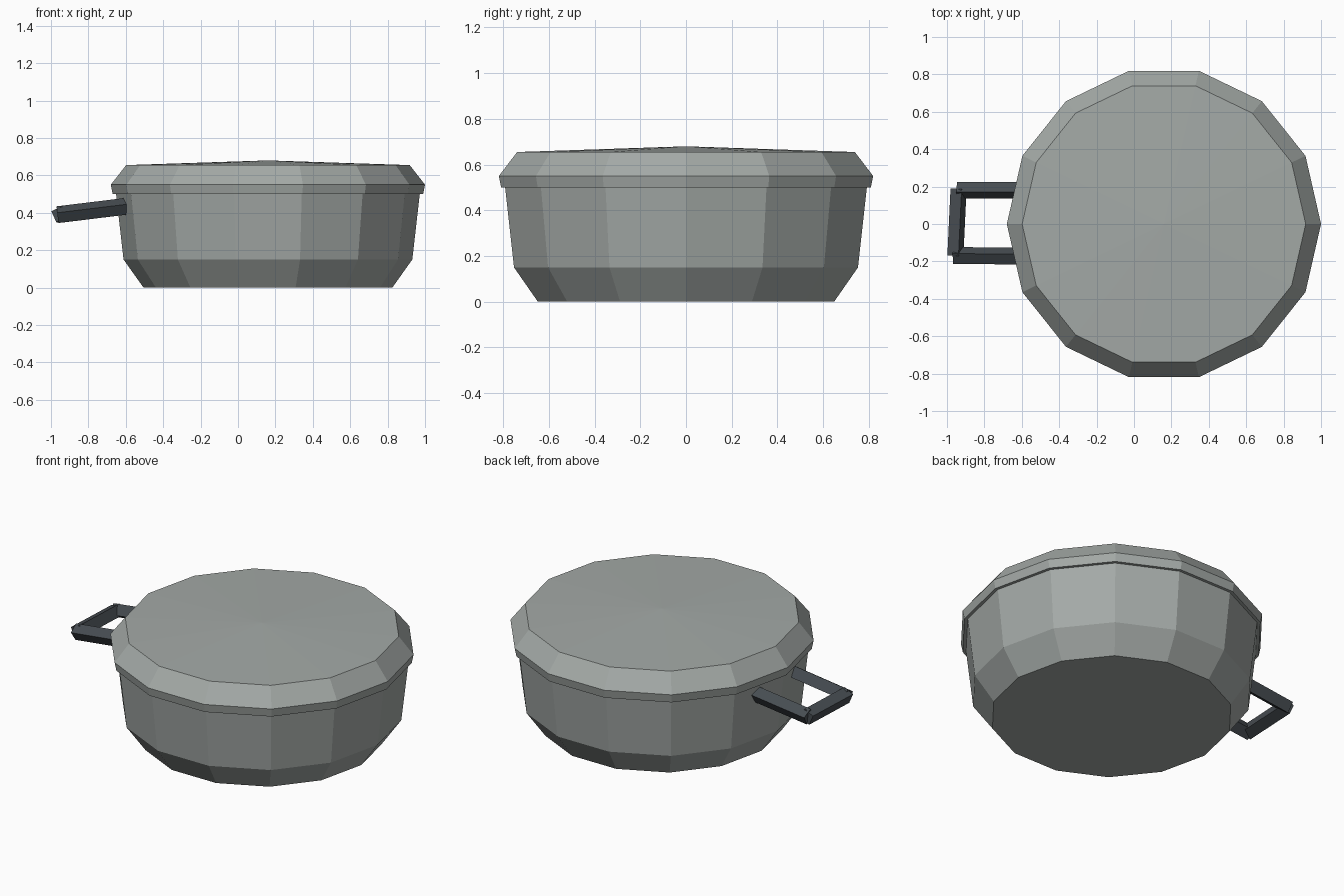
import bpy
import bmesh
import math
from mathutils import Matrix, Vector

SIDES = 14
CENTRE_X = 0.16

old = bpy.data.objects.get("Cube")
if old:
    bpy.data.objects.remove(old, do_unlink=True)


def material(name, colour):
    mat = bpy.data.materials.new(name)
    mat.use_nodes = True
    mat.diffuse_color = (*colour, 1)
    mat.node_tree.nodes["Principled BSDF"].inputs["Base Color"].default_value = (*colour, 1)
    return mat


def finish(bm, name, mat):
    bmesh.ops.recalc_face_normals(bm, faces=bm.faces)
    mesh = bpy.data.meshes.new(name)
    bm.to_mesh(mesh)
    bm.free()
    mesh.materials.append(mat)
    obj = bpy.data.objects.new(name, mesh)
    bpy.context.collection.objects.link(obj)
    return obj


def lathe(name, profile, mat, apex=None):
    """Faceted solid of revolution; an apex height closes the top as a shallow cone."""
    bm = bmesh.new()
    rings = []
    for r, z in profile:
        rings.append([bm.verts.new((CENTRE_X + r * math.cos(math.tau * i / SIDES),
                                    r * math.sin(math.tau * i / SIDES), z))
                      for i in range(SIDES)])
    for low, high in zip(rings, rings[1:]):
        for i in range(SIDES):
            j = (i + 1) % SIDES
            bm.faces.new((low[i], low[j], high[j], high[i]))
    bm.faces.new(rings[0][::-1])
    if apex is None:
        bm.faces.new(rings[-1])
    else:
        tip = bm.verts.new((CENTRE_X, 0, apex))
        for i in range(SIDES):
            bm.faces.new((rings[-1][i], rings[-1][(i + 1) % SIDES], tip))
    return finish(bm, name, mat)


def bar(name, start, end, outward, tilt, size, mat):
    """Square bar whose upper face leans outward by the tilt angle."""
    a, b = Vector(start), Vector(end)
    along = (b - a).normalized()
    lean = math.radians(tilt)
    up = Vector((0, 0, 1)) * math.cos(lean) + Vector(outward) * math.sin(lean)
    up = (up - along * up.dot(along)).normalized()
    side = up.cross(along)
    axes = Matrix((along, side, up)).transposed().to_4x4()
    scale = Matrix.Diagonal(((b - a).length, size, size, 1))
    bm = bmesh.new()
    bmesh.ops.create_cube(bm, size=1, matrix=Matrix.Translation((a + b) / 2) @ axes @ scale)
    return finish(bm, name, mat)


steel = material("grey_steel", (0.37, 0.40, 0.385))
grip = material("dark_grip", (0.062, 0.073, 0.083))

# Pot body and overlapping lid
lathe("pot_body", [(0.665, 0), (0.772, 0.15), (0.813, 0.51)], steel)
lathe("lid", [(0.83, 0.5), (0.84, 0.55), (0.758, 0.655)], steel, apex=0.68)

# Side handle: two arms and a crossbar
bar("handle_arm_back", (-0.595, 0.18, 0.435), (-0.945, 0.18, 0.392), (0, 1, 0), 32, 0.065, grip)
bar("handle_arm_front", (-0.595, -0.172, 0.435), (-0.965, -0.168, 0.39), (0, -1, 0), 32, 0.065, grip)
bar("handle_crossbar", (-0.938, 0.188, 0.392), (-0.955, -0.17, 0.392), (-1, 0, 0), 24, 0.065, grip)
